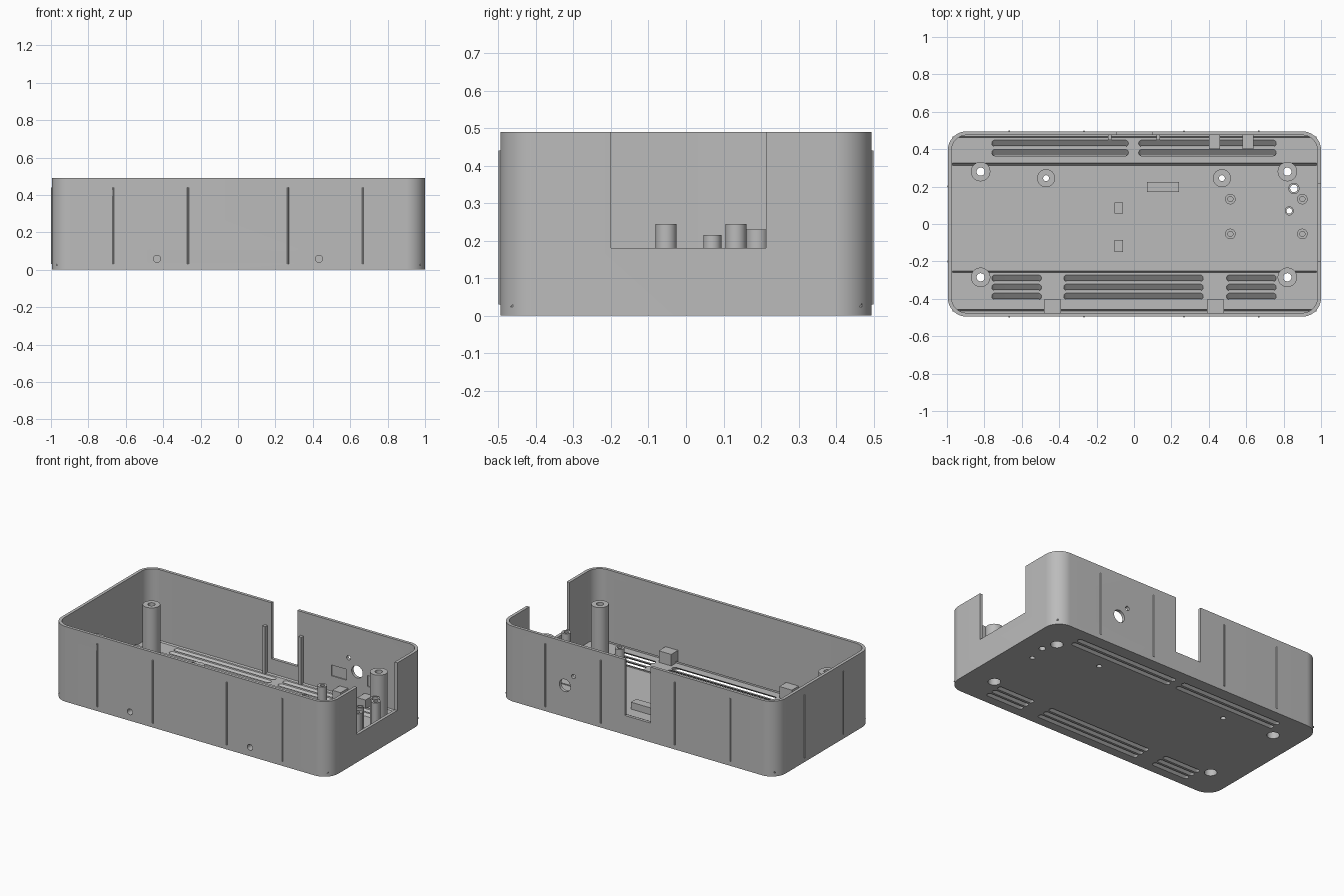
import bpy, bmesh, math
from mathutils import Matrix

cube = bpy.data.objects.get("Cube")
if cube:
    bpy.data.objects.remove(cube, do_unlink=True)

grey = bpy.data.materials.new("plain grey")
grey.use_nodes = True
COLOUR = (0.5, 0.5, 0.5, 1)
grey.diffuse_color = COLOUR
grey.node_tree.nodes["Principled BSDF"].inputs["Base Color"].default_value = COLOUR

BODY_H, WALL, FLOOR = 0.49, 0.02, 0.025


def rounded(x0, x1, y0, y1, r, n=8):
    """Outline of a rectangle with round corners."""
    pts = []
    for k, (cx, cy) in enumerate([(x1 - r, y1 - r), (x0 + r, y1 - r),
                                  (x0 + r, y0 + r), (x1 - r, y0 + r)]):
        for i in range(n + 1):
            a = math.pi / 2 * (k + i / n)
            pts.append((cx + r * math.cos(a), cy + r * math.sin(a)))
    return pts


def box(x0, x1, y0, y1):
    return [(x0, y0), (x1, y0), (x1, y1), (x0, y1)]


def disc(x, y, r, n=32):
    return [(x + r * math.cos(2 * math.pi * i / n), y + r * math.sin(2 * math.pi * i / n))
            for i in range(n)]


def prism(bm, pts, z0, z1, lean=0.0, matrix=None):
    """Extrude an outline upwards; lean moves the bottom outline along y."""
    low = [bm.verts.new((x, y + lean, z0)) for x, y in pts]
    high = [bm.verts.new((x, y, z1)) for x, y in pts]
    bm.faces.new(low[::-1])
    bm.faces.new(high)
    for i in range(len(pts)):
        j = (i + 1) % len(pts)
        bm.faces.new((low[i], low[j], high[j], high[i]))
    if matrix:
        bmesh.ops.transform(bm, matrix=matrix, verts=low + high)


def make(name, parts):
    """Object from a list of prism argument tuples."""
    bm = bmesh.new()
    for part in parts:
        prism(bm, *part)
    bmesh.ops.remove_doubles(bm, verts=bm.verts, dist=1e-5)
    bmesh.ops.recalc_face_normals(bm, faces=bm.faces)
    mesh = bpy.data.meshes.new(name)
    bm.to_mesh(mesh)
    bm.free()
    mesh.materials.append(grey)
    obj = bpy.data.objects.new(name, mesh)
    bpy.context.collection.objects.link(obj)
    return obj


def cut(obj, parts):
    """Subtract prisms from an object."""
    cutter = make("cutter", parts)
    cutter.hide_render = True
    mod = obj.modifiers.new("cut", "BOOLEAN")
    mod.operation, mod.solver, mod.object = "DIFFERENCE", "EXACT", cutter
    graph = bpy.context.evaluated_depsgraph_get()
    mesh = bpy.data.meshes.new_from_object(obj.evaluated_get(graph))
    obj.modifiers.clear()
    obj.data = mesh
    bpy.data.objects.remove(cutter, do_unlink=True)


# Turns an outline drawn in x and z into one standing upright, extruded towards -y
UPRIGHT = Matrix.Rotation(math.pi / 2, 4, "X")
# Turns an outline drawn in y and z into one extruded along x
ALONG_X = Matrix(((0, 0, 1, 0), (1, 0, 0, 0), (0, 1, 0, 0), (0, 0, 0, 1)))

# Tray shell
shell = make("tray_shell", [(rounded(-0.995, 1, -0.495, 0.495, 0.1, 16), 0, BODY_H)])
cut(shell, [(rounded(-0.995 + WALL, 1 - WALL, -0.495 + WALL, 0.495 - WALL, 0.08, 16), FLOOR, 1)])

# Large wall openings: end panel and back notch
cut(shell, [(box(0.9, 1.1, -0.2, 0.213), 0.18, 1)])
cut(shell, [(box(-0.09, 0.095, 0.44, 0.6), 0.125, 1)])

# Slanted vent slots in the floor
slots = []
for y in (-0.283, -0.332, -0.38):
    for x0, x1 in ((-0.76, -0.495), (-0.375, 0.37), (0.495, 0.76)):
        slots.append((rounded(x0, x1, y - 0.017, y + 0.017, 0.0165), -0.005, FLOOR + 0.005, -0.045))
for y in (0.388, 0.438):
    for x0, x1 in ((-0.76, -0.03), (0.025, 0.76)):
        slots.append((rounded(x0, x1, y - 0.017, y + 0.017, 0.0165), -0.005, FLOOR + 0.005, -0.045))
cut(shell, slots)

# Round holes and shallow pockets in the back wall
cut(shell, [(disc(0.527, 0.205, 0.04), -0.6, -0.4, 0, UPRIGHT),
            (disc(0.465, 0.28, 0.014), -0.6, -0.4, 0, UPRIGHT),
            (box(0.34, 0.45, 0.13, 0.2), -0.482, -0.46, 0, UPRIGHT),
            (box(0.6, 0.71, 0.13, 0.2), -0.482, -0.46, 0, UPRIGHT)])

# Screw holes through the front wall and their blocks
front_holes = [(disc(x, 0.058, 0.019), 0.43, 0.6, 0, UPRIGHT) for x in (-0.433, 0.433)]
cut(shell, front_holes)
for side, x in (("right", -0.435), ("left", 0.435)):
    block = make("screw_block_" + side, [(box(x - 0.045, x + 0.045, -0.476, -0.405), 0.02, 0.1)])
    cut(block, front_holes)

# Posts: name, x, y, radius, hole radius, top, wide bore radius from below
posts = [("corner_post", x, y, 0.052, 0.022, 0.36, 0.037)
         for x in (-0.82, 0.82) for y in (-0.285, 0.28)]
posts += [("board_post", x, 0.245, 0.048, 0.016, 0.07, 0) for x in (-0.47, 0.47)]
posts += [("button_post", 0.855, 0.19, 0.03, 0.02, 0.23, 0),
          ("light_post", 0.83, 0.07, 0.024, 0.015, 0.215, 0)]
floor_holes = []
for name, x, y, r, hole, top, bore in posts:
    post = make(name, [(disc(x, y, r), FLOOR - 0.004, top)])
    cut(post, [(disc(x, y, hole), -0.1, 1)])
    if bore:
        cut(post, [(disc(x, y, bore), -0.1, top - 0.03)])
    floor_holes.append((disc(x, y, bore or hole), -0.1, 0.1))
cut(shell, floor_holes)

# Small circuit pad with four blind posts
pad = make("module_pad", [(rounded(0.48, 0.93, -0.085, 0.17, 0.03), FLOOR - 0.004, FLOOR + 0.006)])
cut(pad, [(disc(0.83, 0.07, 0.015), -0.1, 0.1)])
for x in (0.515, 0.9):
    for y in (-0.053, 0.133):
        post = make("module_post", [(disc(x, y, 0.028), FLOOR, 0.245)])
        cut(post, [(disc(x, y, 0.014), 0.1, 1)])

# Low blocks on the floor and back brackets
for name, outline, top in (
        ("floor_bar", box(0.07, 0.24, 0.17, 0.225), 0.07),
        ("floor_stop_back", box(-0.105, -0.06, 0.055, 0.115), 0.05),
        ("floor_stop_front", box(-0.105, -0.06, -0.15, -0.085), 0.05),
        ("bracket_right", box(0.4, 0.46, 0.4, 0.476), 0.08),
        ("bracket_left", box(0.58, 0.64, 0.4, 0.476), 0.08),
        ("guide_rail_right", box(-0.14, -0.12, 0.45, 0.476), 0.335),
        ("guide_rail_left", box(0.12, 0.14, 0.45, 0.476), 0.335)):
    make(name, [(outline, FLOOR - 0.004, top)])

# Fine wedge ribs across the floor
make("floor_ribs", [([(y - w, FLOOR - 0.002), (y + w, FLOOR - 0.002), (y + w, FLOOR + 2 * w)],
                     -0.97, 0.975, 0, ALONG_X)
                    for y, w in ((0.318, 0.008), (-0.256, 0.004), (-0.462, 0.006), (0.465, 0.004))])

# Slim raised lines on the outer walls
lines = [(disc(x, y, 0.005, 10), 0.03, 0.44)
         for x in (-0.667, -0.267, 0.267, 0.667) for y in (-0.495, 0.495)]
lines += [(disc(-0.995, y, 0.005, 10), 0.03, 0.44) for y in (-0.2, 0.2)]
make("outer_lines", lines)

# Smooth the round surfaces, keeping edges sharp
bpy.ops.object.select_all(action="DESELECT")
for obj in bpy.context.scene.objects:
    if obj.type == "MESH":
        obj.select_set(True)
        bpy.context.view_layer.objects.active = obj
bpy.ops.object.shade_smooth_by_angle(angle=math.radians(30))
